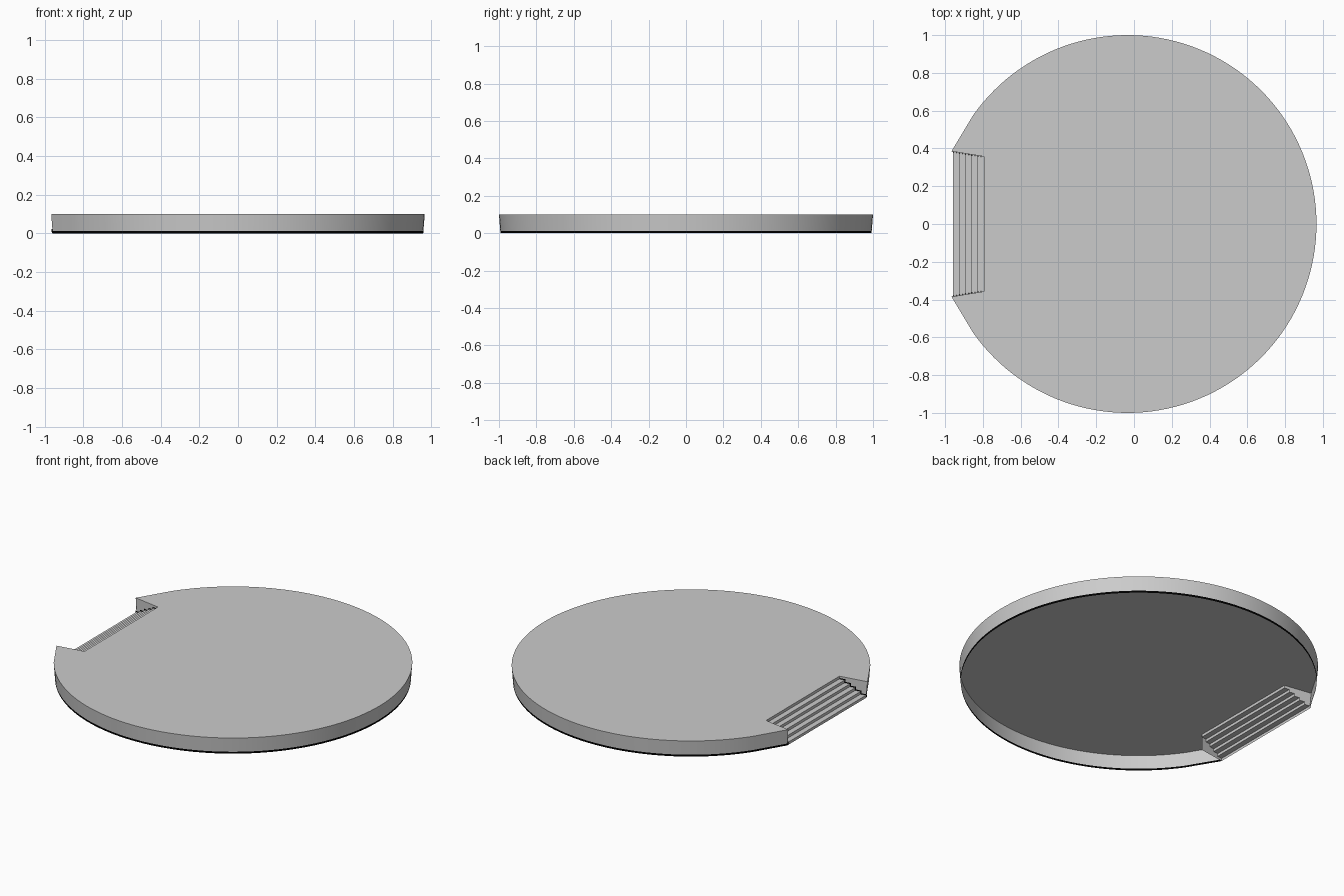
import bpy, bmesh
from math import cos, sin, radians

cube = bpy.data.objects.get("Cube")
if cube:
    bpy.data.objects.remove(cube, do_unlink=True)


def make_material(name, value):
    mat = bpy.data.materials.new(name)
    mat.use_nodes = True
    colour = (value, value, value, 1)
    mat.diffuse_color = colour
    mat.node_tree.nodes["Principled BSDF"].inputs["Base Color"].default_value = colour
    return mat


grey = make_material("stone_grey", 0.6)
black = make_material("trim_black", 0.0)

HEIGHT, CENTRE_X = 0.1, -0.034
OUTER_X, OUTER_Y = -0.966, 0.385     # outer corners of the stair notch
INNER_X, INNER_Y = -0.795, 0.357     # inner corners of the stair notch
FIRST_X, STEPS = -0.958, 6
FOOT, BAND_TOP, BAND = 0.992, 0.993, 0.012   # wall radii and height of the dark base


def add_part(name, build, material=grey, smooth=False):
    bm = bmesh.new()
    build(bm)
    mesh = bpy.data.meshes.new(name)
    bm.to_mesh(mesh)
    bm.free()
    mesh.materials.append(material)
    obj = bpy.data.objects.new(name, mesh)
    bpy.context.collection.objects.link(obj)
    if smooth:
        bpy.ops.object.select_all(action="DESELECT")
        obj.select_set(True)
        bpy.context.view_layer.objects.active = obj
        bpy.ops.object.shade_smooth_by_angle(angle=radians(30))


def strip(bm, lower, upper):
    """Join two matching point rows with quads."""
    a = [bm.verts.new(p) for p in lower]
    b = [bm.verts.new(p) for p in upper]
    for i in range(len(a) - 1):
        bm.faces.new((a[i], a[i + 1], b[i + 1], b[i]))


def corner(radius, side, z):
    """Outer notch corner, drawn in with the taper of the wall."""
    return (CENTRE_X + (OUTER_X - CENTRE_X) * radius, side * OUTER_Y * radius, z)


def rim(radius, z):
    """Round edge, running counter-clockwise between the notch corners."""
    arc = [radians(-145 + 290 * i / 116) for i in range(117)]
    points = [(CENTRE_X + radius * cos(t), radius * sin(t), z) for t in arc]
    return [corner(radius, -1, z)] + points + [corner(radius, 1, z)]


def half_width(x):
    return INNER_Y + (OUTER_Y - INNER_Y) * (x - INNER_X) / (OUTER_X - INNER_X)


# Side profile of the stairs, from the ground up to the deck
profile = []
for i in range(STEPS):
    step_x = FIRST_X + (INNER_X - FIRST_X) * i / (STEPS - 1)
    profile += [(step_x, HEIGHT * i / STEPS), (step_x, HEIGHT * (i + 1) / STEPS)]


# Flat deck with the notch cut out of its outline
def deck(bm):
    outline = rim(1.0, HEIGHT) + [(INNER_X, INNER_Y, HEIGHT), (INNER_X, -INNER_Y, HEIGHT)]
    bm.faces.new([bm.verts.new(p) for p in outline])


# Slightly tapered outer wall, open underneath
def wall(bm):
    strip(bm, rim(BAND_TOP, BAND), rim(1.0, HEIGHT))


# Thin dark band along the foot of the wall
def base_band(bm):
    strip(bm, rim(FOOT, 0), rim(BAND_TOP, BAND))


# Straight stairs as a folded sheet, narrowing towards the deck
def stairs(bm):
    strip(bm, [(x, -half_width(x), z) for x, z in profile],
          [(x, half_width(x), z) for x, z in profile])
    bmesh.ops.reverse_faces(bm, faces=bm.faces[:])


# Full-height cheek on the right end of the stairs
def front_cheek(bm):
    strip(bm, [(INNER_X, -INNER_Y, 0), corner(FOOT, -1, 0)],
          [(INNER_X, -INNER_Y, HEIGHT), corner(1.0, -1, HEIGHT)])


# Stepped cheek that ends on the treads at the other end
def back_cheek(bm):
    outline = [corner(1.0, 1, HEIGHT), corner(FOOT, 1, 0)]
    outline += [(x, half_width(x), z) for x, z in profile]
    bm.faces.new([bm.verts.new(p) for p in outline])


# Dark stepped line where the treads meet the cheeks
def stair_trim(bm):
    for side in (-1, 1):
        rows = [[(x - dx, side * (half_width(x) - 0.003), min(z + dz, HEIGHT))
                 for x, z in profile[:-1]] for dx, dz in ((0, 0), (0.006, 0.007))]
        strip(bm, *rows[::side])


add_part("deck", deck)
add_part("outer_wall", wall, smooth=True)
add_part("base_band", base_band, black, smooth=True)
add_part("stairs", stairs)
add_part("front_cheek", front_cheek)
add_part("back_cheek", back_cheek)
add_part("stair_trim", stair_trim, black)
